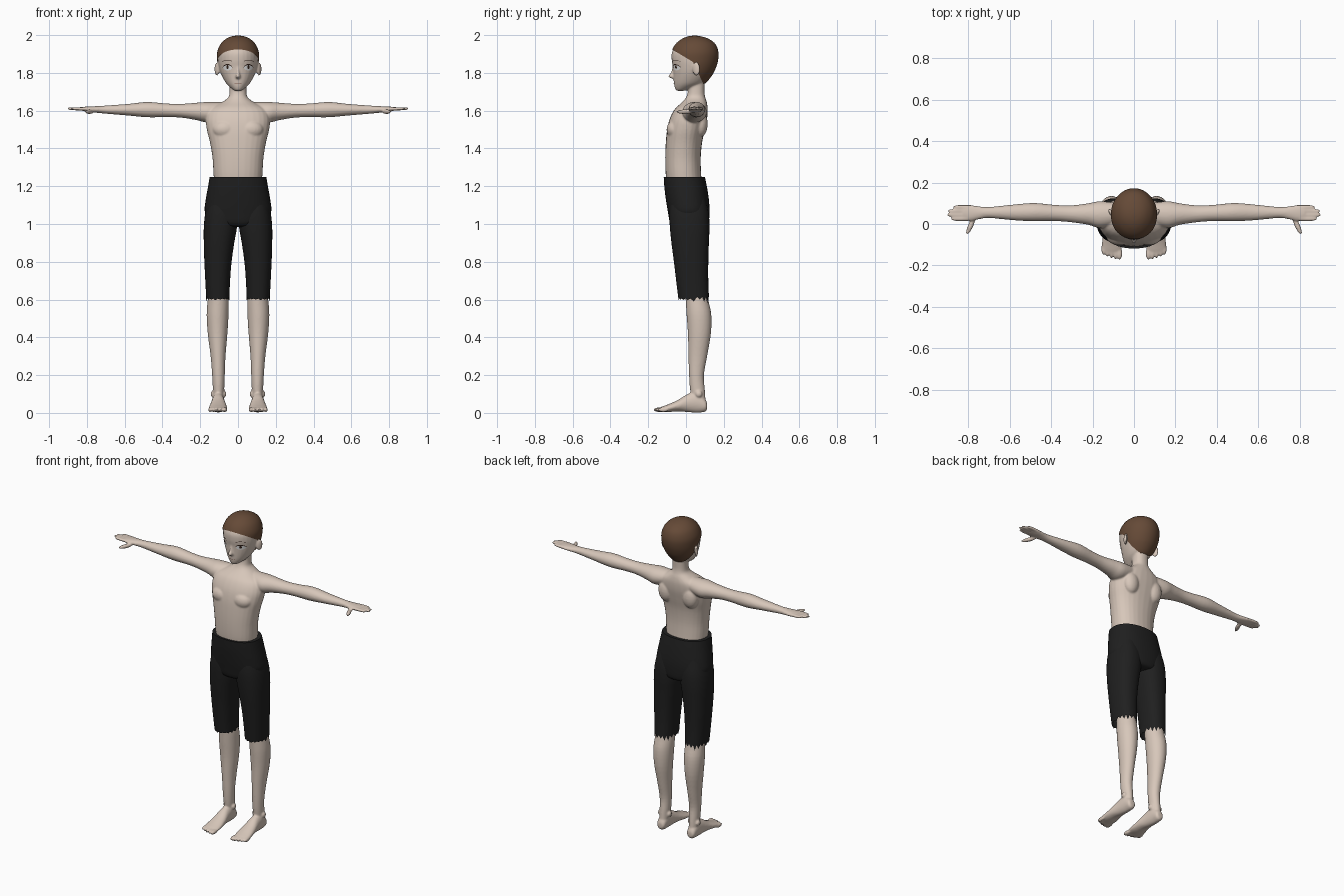
import bpy, bmesh
from math import sin, cos, pi, copysign
from mathutils import Vector, Matrix
from mathutils.bvhtree import BVHTree

cube = bpy.data.objects.get("Cube")
if cube:
    bpy.data.objects.remove(cube)


def material(name, r, g, b):
    m = bpy.data.materials.new(name)
    m.use_nodes = True
    m.diffuse_color = (r, g, b, 1)
    node = m.node_tree.nodes["Principled BSDF"]
    node.inputs["Base Color"].default_value = (r, g, b, 1)
    node.inputs["Roughness"].default_value = 0.8
    return m


SKIN = material("skin", 0.68, 0.57, 0.49)
HAIR = material("brown hair", 0.13, 0.068, 0.038)
CLOTH = material("black cloth", 0.014, 0.014, 0.014)
WHITE = material("eye white", 0.9, 0.9, 0.9)
DARK = material("dark brown", 0.03, 0.015, 0.01)
LIP = material("lip line", 0.25, 0.12, 0.09)


def smooth_rows(rows, steps=4):
    """Catmull-Rom interpolation between cross-section rows."""
    out = []
    for i in range(len(rows) - 1):
        a, b, c, d = [Vector(rows[min(max(i + k, 0), len(rows) - 1)]) for k in (-1, 0, 1, 2)]
        for j in range(steps):
            t = j / steps
            out.append(b + (c - a) * t / 2 + (a * 2 - b * 5 + c * 4 - d) * t * t / 2
                       + (b * 3 - a - c * 3 + d) * t ** 3 / 2)
    return out + [Vector(rows[-1])]


def loft(bm, axis, rows, s=1, n=28, p=2.0, hem=None):
    """Skin rows of (position, u min, u max, v min, v max) along an axis; s mirrors x."""
    u, v = [k for k in range(3) if k != axis]
    rings = []
    for t, u0, u1, v0, v1 in smooth_rows(rows):
        ring = []
        for k in range(n):
            a = 2 * pi * k / n
            co = [0, 0, 0]
            co[axis] = t
            co[u] = (u0 + u1) / 2 + (u1 - u0) / 2 * copysign(abs(cos(a)) ** (2 / p), cos(a))
            co[v] = (v0 + v1) / 2 + (v1 - v0) / 2 * copysign(abs(sin(a)) ** (2 / p), sin(a))
            co[0] *= s
            ring.append(bm.verts.new(co))
        rings.append(ring)
    for r, q in zip(rings, rings[1:]):
        for k in range(n):
            bm.faces.new((r[k], r[(k + 1) % n], q[(k + 1) % n], q[k]))
    bm.faces.new(rings[-1])
    if hem:
        for k, vert in enumerate(rings[0]):
            vert.co.z += hem(k, vert.co)
    else:
        bm.faces.new(rings[0])


def ball(bm, loc, size, turn=0, s=1):
    m = Matrix.Translation((loc[0] * s, loc[1], loc[2])) @ Matrix.Rotation(turn * s, 4, "Z")
    bmesh.ops.create_uvsphere(bm, u_segments=20, v_segments=12, radius=1,
                              matrix=m @ Matrix.Diagonal((*size, 1)))


def finish(name, bm, mat, voxel=0, fix=True):
    if fix:
        bmesh.ops.recalc_face_normals(bm, faces=bm.faces)
    me = bpy.data.meshes.new(name)
    bm.to_mesh(me)
    bm.free()
    me.materials.append(mat)
    me.shade_smooth()
    ob = bpy.data.objects.new(name, me)
    bpy.context.collection.objects.link(ob)
    if voxel:
        mod = ob.modifiers.new("blend", "REMESH")
        mod.mode, mod.voxel_size, mod.use_smooth_shade = "VOXEL", voxel, True
        mod = ob.modifiers.new("soften", "SMOOTH")
        mod.factor, mod.iterations = 0.5, 6
    return ob


def sym(rows):
    return [(z, -h, h, y0, y1) for z, h, y0, y1 in rows]


TORSO = sym([(1.2, .125, -.1, .085), (1.27, .13, -.108, .08), (1.35, .135, -.11, .078),
             (1.43, .148, -.107, .085), (1.5, .165, -.1, .1), (1.56, .17, -.085, .112),
             (1.61, .15, -.058, .115), (1.645, .085, -.02, .11), (1.67, .052, 0, .102),
             (1.7, .045, .01, .098), (1.76, .045, .015, .1)])
HEAD = sym([(1.705, .016, -.05, -.01), (1.717, .034, -.058, .03), (1.745, .063, -.064, .095),
            (1.79, .088, -.067, .135), (1.83, .101, -.07, .155), (1.87, .107, -.076, .166),
            (1.91, .106, -.074, .167), (1.95, .089, -.052, .152), (1.976, .062, -.02, .118),
            (1.989, .034, .012, .08), (1.993, .008, .038, .054)])
NOSE = sym([(1.835, .006, -.071, -.05), (1.8, .009, -.081, -.05),
            (1.782, .013, -.096, -.05), (1.769, .009, -.074, -.05)])
ARM = [(.08, 0, .1, 1.56, 1.645), (.16, -.02, .11, 1.538, 1.646), (.22, -.004, .1, 1.55, 1.642),
       (.3, .008, .09, 1.563, 1.636), (.38, .014, .092, 1.566, 1.638), (.48, .013, .101, 1.565, 1.646),
       (.58, .018, .094, 1.574, 1.636), (.7, .029, .082, 1.584, 1.627), (.75, .022, .086, 1.589, 1.624),
       (.79, .014, .092, 1.593, 1.622), (.825, .018, .091, 1.599, 1.62)]

# Upper body: torso, head, arms and hands blended into one skin
bm = bmesh.new()
loft(bm, 2, TORSO, p=2.25)
loft(bm, 2, HEAD)
loft(bm, 2, NOSE, n=16)
for s in (1, -1):
    loft(bm, 0, ARM, s)
    ball(bm, (.07, -.058, 1.5), (.065, .045, .05), s=s)
    ball(bm, (.085, .075, 1.53), (.05, .04, .07), s=s)
    ball(bm, (.112, .055, 1.82), (.009, .022, .036), -.5, s)
    ball(bm, (.787, -.006, 1.594), (.05, .013, .012), -1.15, s)
    for i, tip in enumerate((.882, .902, .898, .872)):
        y, r = .024 + i * .0195, .0092
        loft(bm, 0, [(.8, y - r, y + r, 1.599, 1.619), (tip - .02, y - r, y + r, 1.602, 1.619),
                     (tip, y - r / 2, y + r / 2, 1.607, 1.615)], s, n=12)
body = finish("upper_body", bm, SKIN, .005)

# Hair cap: slightly enlarged skull trimmed along the hairline
bm = bmesh.new()
loft(bm, 2, HEAD, n=48)
centre = Vector((0, .045, 1.87))
for v in bm.verts:
    v.co = centre + (v.co - centre) * 1.035
front = (Vector((0, -.07, 1.922)), Vector((0, .6, 1)))
back = (Vector((0, .05, 1.83)), Vector((0, .9, .43)))
for co, no in (front, back):
    bmesh.ops.bisect_plane(bm, geom=bm.verts[:] + bm.edges[:] + bm.faces[:], plane_co=co, plane_no=no)
bare = [f for f in bm.faces
        if all((f.calc_center_median() - co).dot(no) < 0 for co, no in (front, back))]
bmesh.ops.delete(bm, geom=bare, context="FACES")
finish("hair_cap", bm, HAIR)

# Face details: thin patches laid on the face
bpy.context.view_layer.update()
tree = BVHTree.FromObject(body, bpy.context.evaluated_depsgraph_get())


def patch(name, x0, x1, low, high, mat, lift, s=1, cols=14, rows=4):
    bm = bmesh.new()
    grid = []
    for i in range(cols + 1):
        t, col = i / cols, []
        for j in range(rows + 1):
            x = (x0 + (x1 - x0) * t) * s
            z = low(t) + (high(t) - low(t)) * j / rows
            hit = tree.ray_cast(Vector((x, -1, z)), Vector((0, 1, 0)))[0]
            col.append(bm.verts.new((x, hit.y - lift, z)))
        grid.append(col)
    for a, b in zip(grid, grid[1:]):
        for j in range(rows):
            quad = (a[j], b[j], b[j + 1], a[j + 1])
            bm.faces.new(quad if s > 0 else quad[::-1])
    finish(name, bm, mat, fix=False)


def arch(base, height):
    return lambda t: base + height * sin(pi * t) ** .6


for s, side in ((1, "left"), (-1, "right")):
    patch(side + "_eye", .031, .079, arch(1.827, -.014), arch(1.827, .015), WHITE, .002, s)
    patch(side + "_iris", .049, .062, arch(1.829, -.008), arch(1.829, .012), DARK, .003, s)
    patch(side + "_lash", .029, .082, arch(1.827, .014), arch(1.829, .018), DARK, .004, s)
    patch(side + "_brow", .028, .084, arch(1.858, .007), arch(1.859, .009), DARK, .002, s)
patch("mouth", -.02, .02, arch(1.744, -.001), arch(1.745, .001), LIP, .002)

# Legs and feet
LEG = [(.05, .078, .13, .035, .105), (.12, .073, .133, .022, .1), (.2, .07, .137, .016, .095),
       (.3, .066, .145, .013, .112), (.42, .056, .16, .01, .132), (.52, .05, .166, .003, .134),
       (.6, .05, .16, -.002, .118), (.7, .06, .15, -.01, .1)]
FOOT = [(.112, .088, .122, .02, .05), (.1, .078, .132, .006, .075), (.06, .074, .136, .001, .11),
        (.01, .07, .14, .004, .1), (-.04, .062, .148, .008, .07), (-.09, .057, .155, .005, .047),
        (-.125, .06, .154, .006, .034), (-.145, .068, .146, .01, .026)]
for s, side in ((1, "left"), (-1, "right")):
    bm = bmesh.new()
    loft(bm, 2, LEG, s)
    loft(bm, 1, FOOT, s)
    for x, y in ((.073, .062), (.133, .068)):
        ball(bm, (x, y, .1), (.012, .018, .018), s=s)
    for i in range(5):
        r = .014 if i == 0 else .0095
        ball(bm, (.07 + i * .0195, -.142 + i * i * .0014, .017), (r, .031, .0125), s=s)
    finish(side + "_leg", bm, SKIN, .005)

# Cropped trousers with a ragged hem
HIPS = sym([(.985, .06, -.05, .09), (1.0, .13, -.082, .118), (1.06, .174, -.095, .124),
            (1.12, .172, -.105, .122), (1.19, .16, -.114, .112), (1.25, .15, -.118, .1)])
TROUSER = [(.602, .046, .168, -.04, .122), (.7, .042, .173, -.052, .118),
           (.8, .034, .178, -.064, .118), (.9, .02, .181, -.077, .121),
           (.98, .006, .181, -.085, .124), (1.06, .002, .173, -.088, .12),
           (1.15, .02, .15, -.08, .1)]


def ragged(k, co):
    depth = .03 if co.y > .03 else .008
    return depth * (.4 if k % 2 else -.4 - .3 * sin(k * 2.3))


bm = bmesh.new()
loft(bm, 2, HIPS, n=40, p=2.3)
for s in (1, -1):
    loft(bm, 2, TROUSER, s, n=36, p=2.3, hem=ragged)
finish("cropped_trousers", bm, CLOTH)
bpy.ops.object.select_all(action="DESELECT")
for ob in bpy.context.collection.objects:
    if ob.name in ("hair_cap", "cropped_trousers"):
        ob.select_set(True)
        bpy.context.view_layer.objects.active = ob
bpy.ops.object.shade_smooth_by_angle(angle=pi / 4)
